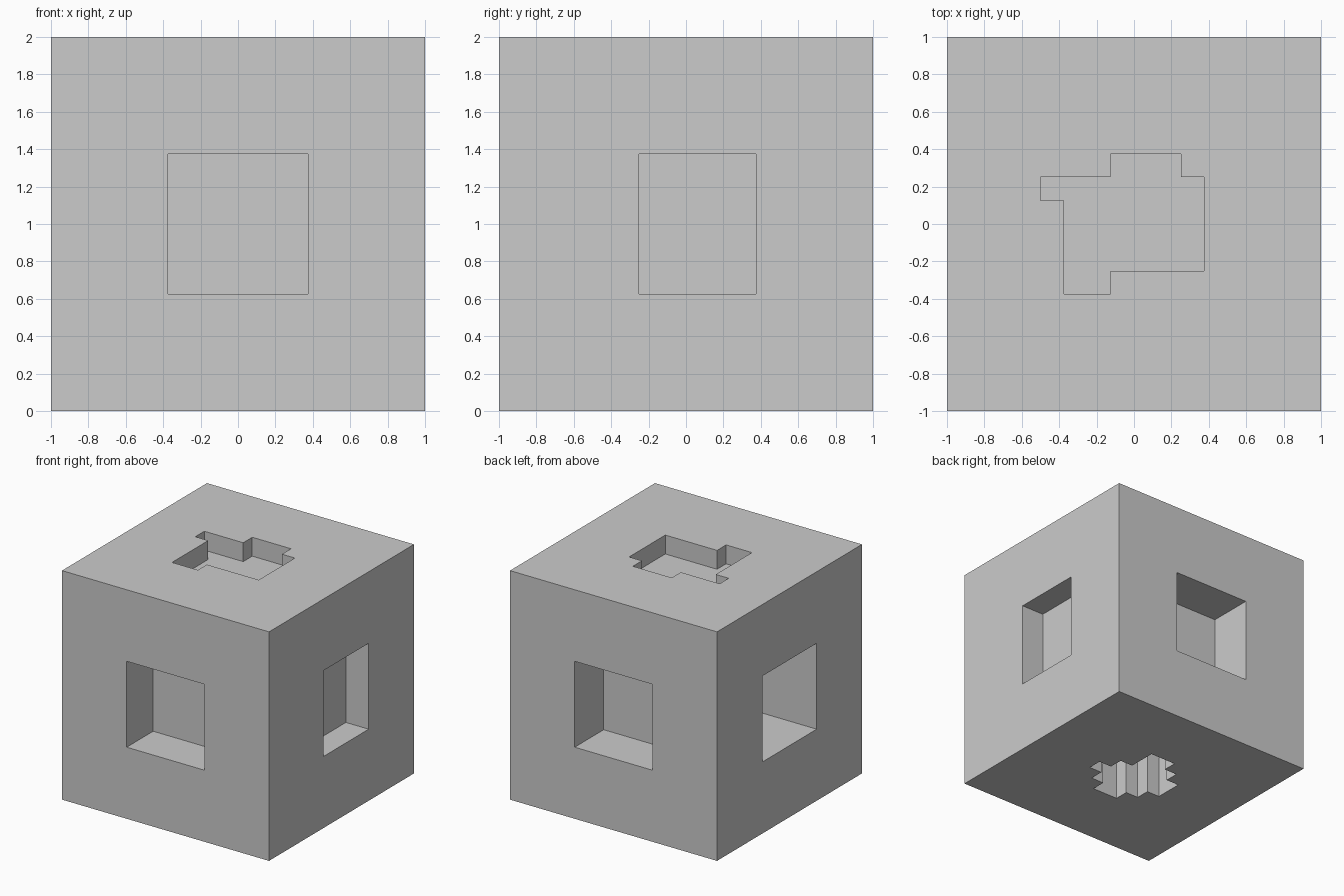
import bpy, bmesh
from mathutils import Vector

if "Cube" in bpy.data.objects:
    bpy.data.objects.remove(bpy.data.objects["Cube"])

grey = bpy.data.materials.new("light grey")
grey.diffuse_color = (0.6, 0.6, 0.6, 1)
grey.use_nodes = True
grey.node_tree.nodes["Principled BSDF"].inputs["Base Color"].default_value = grey.diffuse_color

# Solid block standing on the ground
bpy.ops.mesh.primitive_cube_add(size=2, location=(0, 0, 1))
block = bpy.context.object
block.name = "block"
block.data.materials.append(grey)


def recess(name, outline, start, push):
    """Cut a pocket: outline points (3D, relative) placed at start, extruded along push."""
    bm = bmesh.new()
    face = bm.faces.new([bm.verts.new(Vector(p) + Vector(start)) for p in outline])
    ext = bmesh.ops.extrude_face_region(bm, geom=[face], use_keep_orig=True)
    bmesh.ops.translate(bm, vec=push, verts=[g for g in ext["geom"] if isinstance(g, bmesh.types.BMVert)])
    bmesh.ops.recalc_face_normals(bm, faces=bm.faces)
    mesh = bpy.data.meshes.new(name)
    bm.to_mesh(mesh)
    bm.free()
    mesh.materials.append(grey)
    cutter = bpy.data.objects.new(name, mesh)
    bpy.context.collection.objects.link(cutter)
    cutter.hide_render = True
    cutter.hide_set(True)
    mod = block.modifiers.new(name, "BOOLEAN")
    mod.operation = "DIFFERENCE"
    mod.solver = "EXACT"
    mod.object = cutter


def rect(a0, a1, b0=0.625, b1=1.375):
    return [(a0, b0), (a1, b0), (a1, b1), (a0, b1)]


def steps(pts, unit=0.125):
    return [(x * unit, y * unit, 0) for x, y in pts]


OVER = 0.1  # cutters start this far outside the block

# Square side pockets: front, back, right, left
for name, side, depth in (("front_recess", -1, 0.365), ("back_recess", 1, 0.40)):
    recess(name, [(x, 0, z) for x, z in rect(-0.375, 0.375)],
           (0, side * (1 + OVER), 0), (0, -side * (depth + OVER), 0))
for name, side, depth, y0 in (("right_recess", 1, 0.22, -0.25), ("left_recess", -1, 0.6, -0.375)):
    recess(name, [(0, y, z) for y, z in rect(y0, 0.375)],
           (side * (1 + OVER), 0, 0), (-side * (depth + OVER), 0, 0))

# Stepped pocket in the top
recess("top_recess", steps([(-4, 2), (-1, 2), (-1, 3), (2, 3), (2, 2), (3, 2), (3, -2), (-1, -2),
                            (-1, -3), (-3, -3), (-3, 1), (-4, 1)]),
       (0, 0, 2 + OVER), (0, 0, -0.165 - OVER))

# Toothed pocket in the underside
recess("bottom_recess", steps([(3, -1), (3, 0), (2, 0), (2, 1), (1, 1), (1, 3), (-1, 3), (-1, 2),
                               (-2, 2), (-2, 1), (-3, 1), (-3, -1), (-2, -1), (-2, -2), (-1, -2),
                               (-1, -3), (1, -3), (1, -2), (2, -2), (2, -1)]),
       (0, 0, -OVER), (0, 0, 0.45 + OVER))
